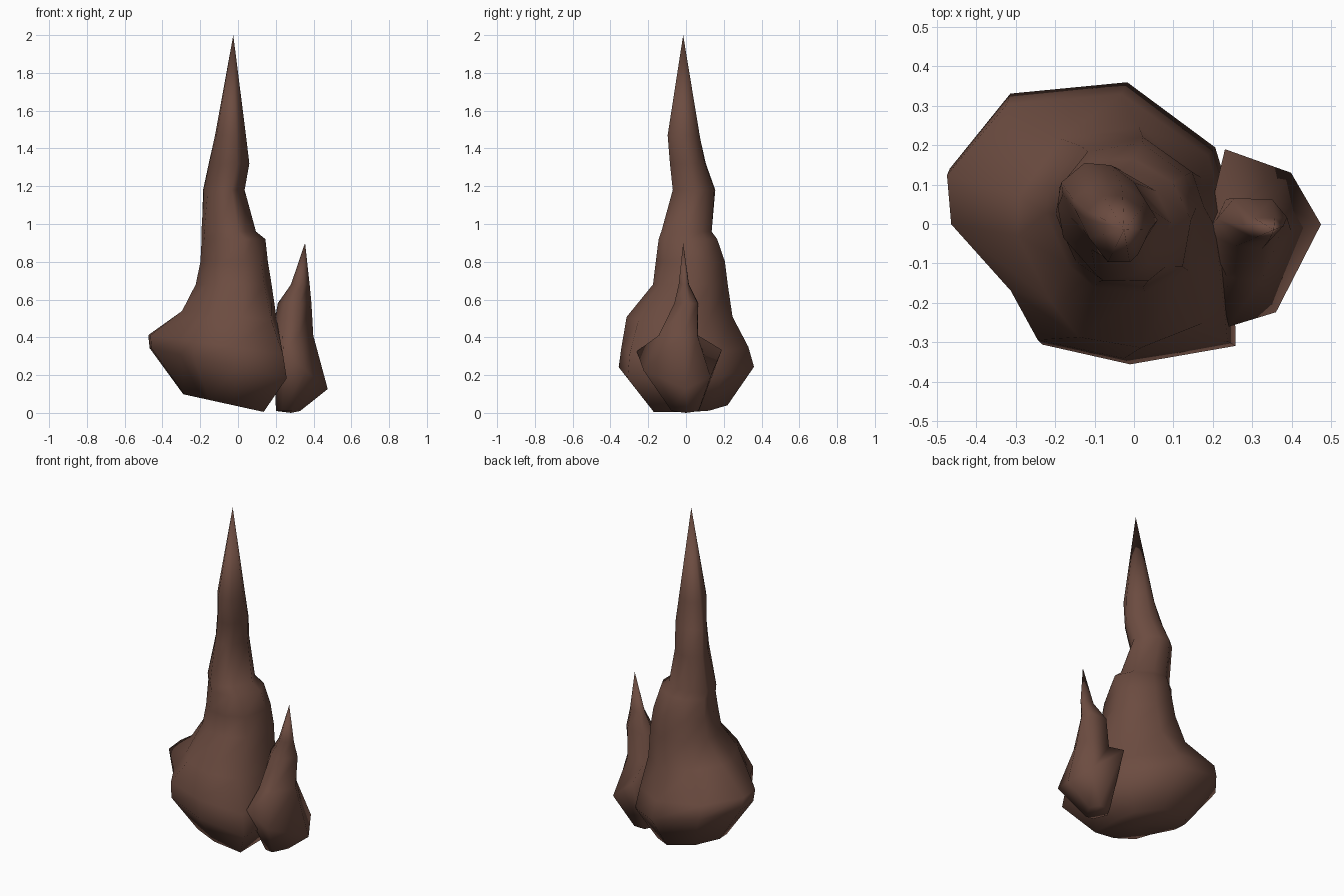
import bpy
from mathutils import Vector

cube = bpy.data.objects.get("Cube")
if cube:
    bpy.data.objects.remove(cube, do_unlink=True)

rock = bpy.data.materials.new("brown rock")
rock.use_nodes = True
rock.diffuse_color = (0.15, 0.072, 0.052, 1)
rock.node_tree.nodes["Principled BSDF"].inputs["Base Color"].default_value = rock.diffuse_color


def softened(plan, amount):
    """Move a plan outline towards a circle."""
    vecs = [Vector(p) for p in plan]
    return [v.lerp(v.normalized(), amount) for v in vecs]


def spire(name, rings, tip, base):
    """Loft rings of (plan, z, slope in x, min x, max x, min y, max y) up to a tip."""
    verts, faces, sides = [], [], len(rings[0][0])
    for plan, z, slope, x0, x1, y0, y1 in rings:
        for px, py in plan:
            x = (x0 + x1) / 2 + px * (x1 - x0) / 2
            y = (y0 + y1) / 2 + py * (y1 - y0) / 2
            verts.append(Vector((x, y, z + slope * x)))
    for r in range(len(rings) - 1):
        for i in range(sides):
            j = (i + 1) % sides
            a, b = r * sides, (r + 1) * sides
            faces.append((a + i, a + j, b + j, b + i))
    top = (len(rings) - 1) * sides
    verts += [Vector(tip), Vector(base)]
    for i in range(sides):
        j = (i + 1) % sides
        faces += [(top + i, top + j, len(verts) - 2), (j, i, len(verts) - 1)]
    mesh = bpy.data.meshes.new(name)
    mesh.from_pydata(verts, [], faces)
    mesh.materials.append(rock)
    mesh.shade_smooth()
    obj = bpy.data.objects.new(name, mesh)
    bpy.context.collection.objects.link(obj)


# Large spire: bulging foot, shoulder, ledge on its left, tall pointed shaft
foot = [(0.98, -0.86), (0.97, 0.1), (0.84, 0.54), (0.23, 1), (-0.58, 0.92),
        (-1, 0.39), (-0.97, 0.02), (-0.55, -0.48), (-0.36, -0.85), (0.25, -0.99)]
shaft = [(0.6, -0.72), (1, 0), (0.69, 0.56), (0.15, 0.95), (-0.46, 1),
         (-1, 0.56), (-0.96, 0.3), (-0.77, -0.24), (-0.3, -0.96), (0.38, -1)]
shoulder, neck, ledge = softened(foot, 0.5), softened(foot, 0.8), softened(shaft, 0.5)
spire("main_spire", [
    (foot, 0.035, -0.22, -0.29, 0.14, -0.20, 0.22),
    (foot, 0.24, -0.22, -0.468, 0.265, -0.36, 0.36),
    (foot, 0.345, -0.14, -0.475, 0.245, -0.345, 0.33),
    (shoulder, 0.51, -0.10, -0.30, 0.21, -0.32, 0.25),
    (neck, 0.68, 0, -0.225, 0.18, -0.18, 0.225),
    (neck, 0.80, 0, -0.20, 0.16, -0.165, 0.21),
    (ledge, 0.92, 0, -0.20, 0.145, -0.15, 0.17),
    (ledge, 0.96, 0, -0.20, 0.095, -0.135, 0.14),
    (shaft, 1.18, 0, -0.185, 0.035, -0.07, 0.155),
    (shaft, 1.32, 0, -0.155, 0.06, -0.085, 0.105),
    (ledge, 1.47, 0, -0.125, 0.042, -0.10, 0.075),
], (-0.025, -0.015, 2.0), (-0.04, -0.04, 0.05))

# Small spire leaning against the left side
splinter = [(1, 0.17), (0.5, 0.74), (-0.6, 1), (-0.85, 0.1), (-0.54, -0.96), (0.25, -0.8)]
slim = softened(splinter, 1)
spire("small_spire", [
    (slim, 0.01, 0, 0.20, 0.33, -0.08, 0.08),
    (splinter, 0.53, -0.85, 0.17, 0.475, -0.27, 0.19),
    (slim, 0.41, 0, 0.18, 0.40, -0.15, 0.08),
    (slim, 0.58, 0, 0.21, 0.39, -0.065, 0.075),
    (slim, 0.68, 0, 0.28, 0.38, -0.04, 0.02),
], (0.355, -0.015, 0.9), (0.28, 0.0, 0.0))
